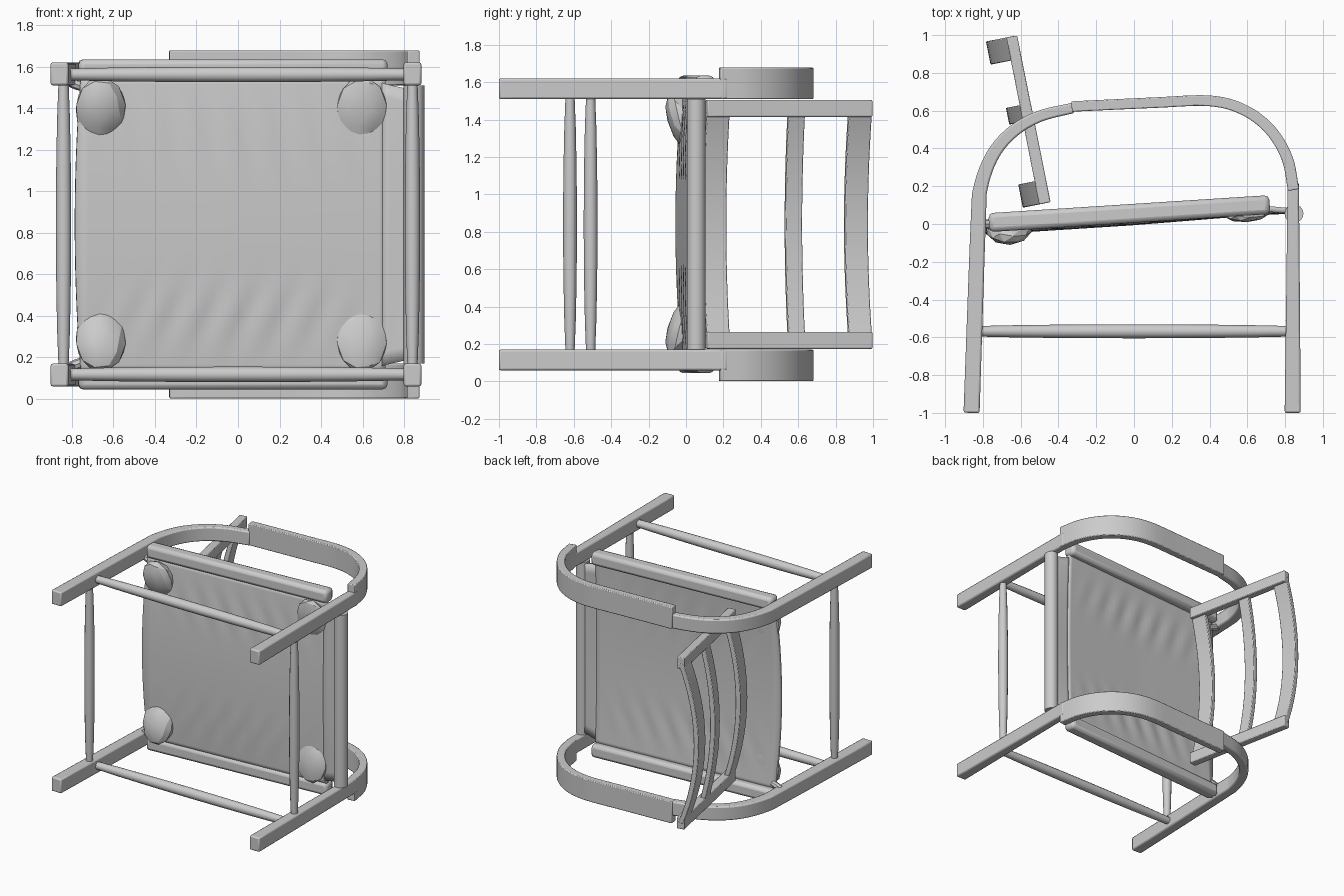
import bpy, bmesh, math
from mathutils import Vector, Matrix

cube = bpy.data.objects.get("Cube")
if cube:
    bpy.data.objects.remove(cube, do_unlink=True)

MID = 0.84  # mirror plane height of the chair lying on its side

grey = bpy.data.materials.new("plain_grey")
grey.use_nodes = True
grey.diffuse_color = (0.6, 0.6, 0.6, 1)
grey.node_tree.nodes["Principled BSDF"].inputs["Base Color"].default_value = (0.6, 0.6, 0.6, 1)


def finish(name, bm, bevel=0.0, angle=35):
    bmesh.ops.recalc_face_normals(bm, faces=bm.faces)
    mesh = bpy.data.meshes.new(name)
    bm.to_mesh(mesh)
    bm.free()
    mesh.materials.append(grey)
    ob = bpy.data.objects.new(name, mesh)
    bpy.context.collection.objects.link(ob)
    bpy.ops.object.select_all(action='DESELECT')
    ob.select_set(True)
    bpy.context.view_layer.objects.active = ob
    bpy.ops.object.shade_smooth_by_angle(angle=math.radians(angle))
    if bevel:
        mod = ob.modifiers.new("soft_edges", 'BEVEL')
        mod.width = bevel
        mod.segments = 2
        mod.limit_method = 'ANGLE'
    return ob


def skin(bm, rings):
    """Closed tube through equal rings of vertices, capped at both ends."""
    n = len(rings[0])
    for a, b in zip(rings, rings[1:]):
        for k in range(n):
            bm.faces.new((a[k], a[(k + 1) % n], b[(k + 1) % n], b[k]))
    bm.faces.new(rings[0])
    bm.faces.new(rings[-1])


def smooth_path(points, steps=6):
    """Catmull-Rom curve through the points."""
    p = [Vector(q) for q in points]
    p = [2 * p[0] - p[1]] + p + [2 * p[-1] - p[-2]]
    out = []
    for a, b, c, d in zip(p, p[1:], p[2:], p[3:]):
        for i in range(steps):
            t = i / steps
            out.append(0.5 * (2 * b + (c - a) * t + (2 * a - 5 * b + 4 * c - d) * t * t
                              + (3 * b - a - 3 * c + d) * t ** 3))
    return out + [p[-2]]


def ribbon(name, points, w0, w1, z0, z1, bevel=0.01):
    """Flat bent strip following a path in plan, spanning z0 to z1."""
    path = smooth_path(points)
    bm = bmesh.new()
    rings = []
    for i, p in enumerate(path):
        d = (path[min(i + 1, len(path) - 1)] - path[max(i - 1, 0)]).normalized()
        n = Vector((-d.y, d.x)) * (w0 + (w1 - w0) * i / (len(path) - 1)) / 2
        corners = [(p + n, z0), (p - n, z0), (p - n, z1), (p + n, z1)]
        rings.append([bm.verts.new((q.x, q.y, z)) for q, z in corners])
    skin(bm, rings)
    return finish(name, bm, bevel)


def rod(name, start, end, r_end, r_mid, sides=12):
    """Turned rod, thicker in its middle."""
    start, end = Vector(start), Vector(end)
    axis = end - start
    rot = axis.to_track_quat('Z', 'Y')
    bm = bmesh.new()
    rings = []
    for i in range(9):
        t = i / 8
        r = r_end + (r_mid - r_end) * math.sin(math.pi * t) ** 0.7
        turn = [2 * math.pi * k / sides for k in range(sides)]
        rings.append([bm.verts.new(start + axis * t + rot @ Vector((r * math.cos(a), r * math.sin(a), 0)))
                      for a in turn])
    skin(bm, rings)
    return finish(name, bm)


# Side frames: bent back leg, front leg and wide bent arm
back_leg = [(-0.86, -1), (-0.825, 0), (-0.81, 0.2), (-0.745, 0.37), (-0.64, 0.49), (-0.5, 0.57), (-0.32, 0.615)]
arm = [(-0.33, 0.622), (0.1, 0.642), (0.4, 0.652), (0.58, 0.605), (0.72, 0.5), (0.81, 0.35), (0.845, 0.18)]
front_leg = [(0.84, -1), (0.842, -0.4), (0.843, 0.22)]
for label, s in (("left", 1), ("right", -1)):
    inner, outer, wide = MID + s * 0.67, MID + s * 0.78, MID + s * 0.838
    ribbon(label + "_back_leg", back_leg, 0.085, 0.055, min(inner, outer), max(inner, outer))
    ribbon(label + "_front_leg", front_leg, 0.085, 0.06, min(inner, outer), max(inner, outer))
    ribbon(label + "_arm", arm, 0.055, 0.06, min(inner, wide), max(inner, wide), 0.006)
    z = MID + s * 0.722
    rod(label + "_side_stretcher", (-0.82, -0.568, z), (0.82, -0.568, z), 0.028, 0.037)

# Stretchers and seat rail joining both sides
rod("back_stretcher", (-0.84, -0.62, 0.15), (-0.84, -0.62, 2 * MID - 0.15), 0.024, 0.037)
rod("front_stretcher", (0.84, -0.51, 0.15), (0.84, -0.51, 2 * MID - 0.15), 0.024, 0.037)
rod("front_seat_rail", (0.847, 0.055, 0.17), (0.847, 0.055, 2 * MID - 0.17), 0.05, 0.05, 16)

# Tilted seat
tilt = Matrix.Translation((-0.025, 0.055, MID)) @ Matrix.Rotation(0.064, 4, 'Z')
for label, s in (("left", 1), ("right", -1)):
    bm = bmesh.new()
    bmesh.ops.create_cube(bm, size=1)
    bmesh.ops.scale(bm, vec=(1.49, 0.1, 0.1), verts=bm.verts)
    bmesh.ops.translate(bm, vec=(0, 0, s * 0.745), verts=bm.verts)
    bm.transform(tilt)
    finish(label + "_seat_edge", bm, 0.025)

# Thin cloth hung between the seat edges, creased towards both sides
bm = bmesh.new()
bmesh.ops.create_grid(bm, x_segments=44, y_segments=40, size=1)
for v in bm.verts:
    u, w = v.co.x, v.co.y
    crease = math.sin(26 * u + 9 * abs(w)) * math.exp(-((abs(w) - 0.62) / 0.2) ** 2) * (1 - u * u)
    bulge = 0.03 * (1 - w * w) if u < -0.99 else 0
    v.co = (0.735 * u - bulge, -0.018 - 0.03 * (1 - w * w) * (1 - 0.4 * max(u, 0)) + 0.006 * crease, 0.71 * w)
bm.transform(tilt)
cloth = finish("seat_cloth", bm)

# Cloth flap reaching the front seat rail
bm = bmesh.new()
bmesh.ops.create_grid(bm, x_segments=4, y_segments=20, size=1)
for v in bm.verts:
    t, w = (v.co.x + 1) / 2, v.co.y
    v.co = (0.72 + 0.13 * t, -0.02 - 0.018 * (1 - w * w) * (1 - t) - 0.02 * t, (0.68 - 0.03 * t) * w)
bm.transform(tilt)
flap = finish("front_cloth_flap", bm)

for ob in (cloth, flap):
    thick = ob.modifiers.new("thickness", 'SOLIDIFY')
    thick.thickness = 0.03
    thick.offset = 0

# Tapered pads under the seat corners
for x, depth in ((-0.64, 0.09), (0.62, 0.05)):
    for label, s in (("left", 1), ("right", -1)):
        bm = bmesh.new()
        bmesh.ops.create_icosphere(bm, subdivisions=2, radius=1)
        for v in bm.verts:
            p = v.co.copy()
            v.co = (x + 0.125 * p.x, -0.035 + p.y * (depth if p.y < 0 else 0.02),
                    s * (0.55 + 0.14 * p.z - 0.08 * min(p.y, 0)))
        bm.transform(tilt)
        finish(("rear_" if x < 0 else "front_") + label + "_corner_pad", bm, angle=20)

# Pins fixing the rear of the seat to the frame
for label, s in (("left", 1), ("right", -1)):
    z = MID + s * 0.66
    rod(label + "_rear_seat_pin", (-0.74, 0.0, z), (-0.82, 0.0, z + s * 0.03), 0.02, 0.025, 8)

# Backrest posts
low, high = Vector((-0.472, 0.11)), Vector((-0.647, 0.992))
along = (high - low).normalized()
rear = Vector((-along.y, along.x))
for label, s in (("left", 1), ("right", -1)):
    a, b = sorted((MID + s * 0.575, MID + s * 0.665))
    ribbon(label + "_back_post", [low, (low + high) / 2, high], 0.062, 0.058, a, b, 0.006)

# Backrest slats bowed towards the rear
for label, at, width, bow in (("lower", 0.062, 0.125, 0.10), ("middle", 0.49, 0.09, 0.085), ("upper", 0.838, 0.125, 0.12)):
    bm = bmesh.new()
    rings = []
    for i in range(17):
        t = i / 8 - 1
        centre = low + along * at + rear * bow * (1 - t * t)
        ring = []
        for a, r in ((-1, -1), (1, -1), (1, 1), (-1, 1)):
            q = centre + along * a * width / 2 + rear * r * 0.019
            ring.append(bm.verts.new((q.x, q.y, MID + t * 0.62)))
        rings.append(ring)
    skin(bm, rings)
    finish(label + "_back_slat", bm, 0.005)
